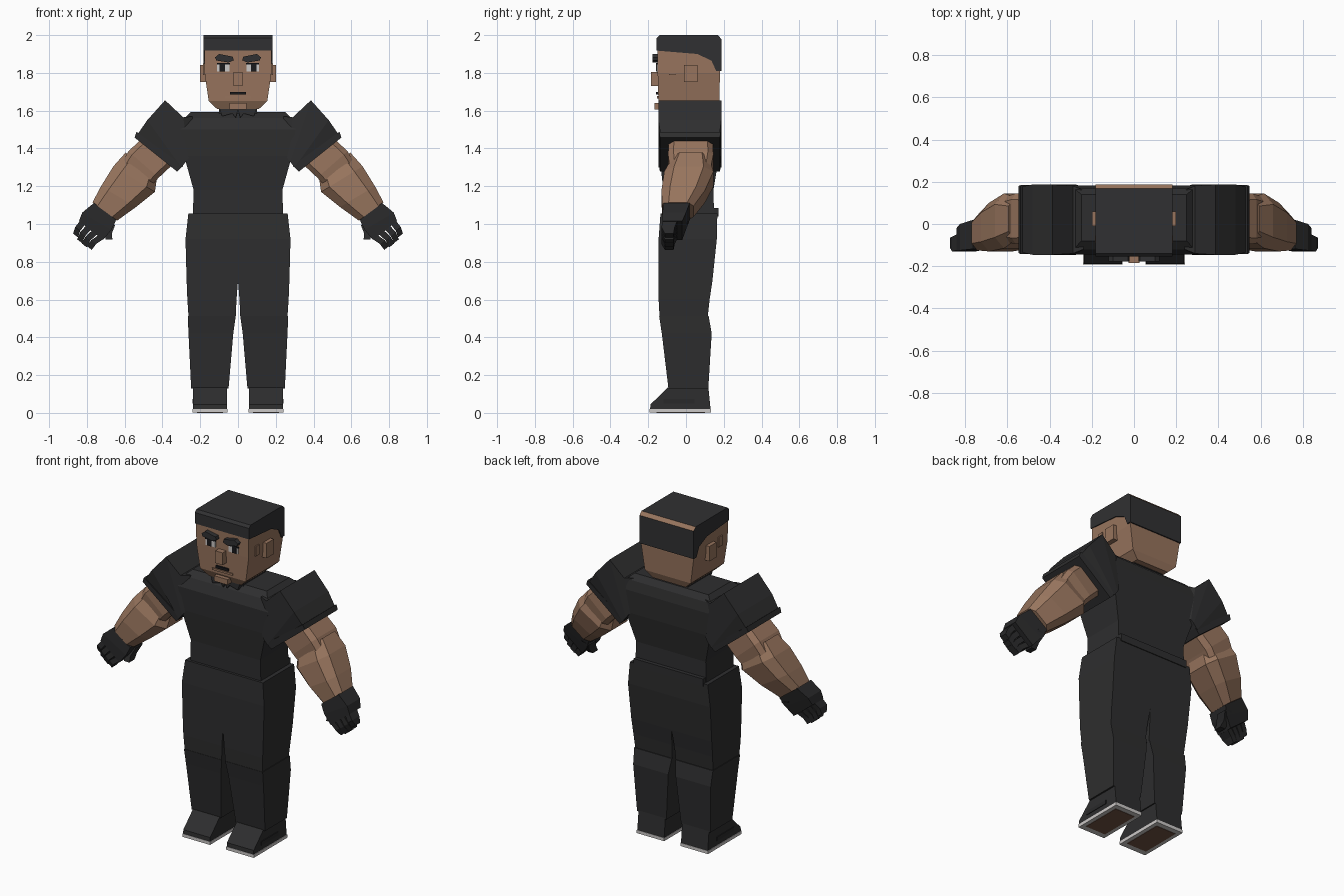
import bpy, bmesh
from mathutils import Vector


def material(name, r, g, b):
    m = bpy.data.materials.new(name)
    m.diffuse_color = (r, g, b, 1)
    return m


CLOTH = material("black cloth", 0.027, 0.027, 0.028)
GLOVE = material("black glove", 0.022, 0.022, 0.023)
HAIR = material("dark hair", 0.03, 0.03, 0.032)
SKIN = material("brown skin", 0.31, 0.175, 0.11)
INK = material("near black", 0.01, 0.01, 0.012)
WHITE = material("off white", 0.6, 0.58, 0.57)
SOLE = material("brown sole", 0.16, 0.085, 0.055)


def loft(name, rings, mat):
    """Join equal sized rings of points into a closed solid."""
    bm = bmesh.new()
    vs = [[bm.verts.new(p) for p in ring] for ring in rings]
    n = len(vs[0])
    for a, b in zip(vs, vs[1:]):
        for i in range(n):
            j = (i + 1) % n
            bm.faces.new((a[i], a[j], b[j], b[i]))
    bm.faces.new(vs[0])
    bm.faces.new(vs[-1])
    bmesh.ops.recalc_face_normals(bm, faces=bm.faces)
    me = bpy.data.meshes.new(name)
    bm.to_mesh(me)
    bm.free()
    me.materials.append(mat)
    ob = bpy.data.objects.new(name, me)
    bpy.context.collection.objects.link(ob)
    return ob


def rect(x0, x1, y0, y1, z):
    return [(x0, y0, z), (x1, y0, z), (x1, y1, z), (x0, y1, z)]


def box(name, x0, x1, y0, y1, z0, z1, mat):
    return loft(name, [rect(x0, x1, y0, y1, z0), rect(x0, x1, y0, y1, z1)], mat)


def extrude_x(name, profile, x0, x1, mat):
    """Side profile in (y, z) pushed across x."""
    return loft(name, [[(x, y, z) for y, z in profile] for x in (x0, x1)], mat)


def extrude_y(name, profile, y0, y1, mat):
    """Front profile in (x, z) pushed through y."""
    return loft(name, [[(x, y, z) for x, z in profile] for y in (y0, y1)], mat)


def limb(s, outer, inner, y0, y1, c=0.0):
    """Slanted limb section between two (x, z) points; c trims the corners."""
    def p(t, y):
        return (s * (outer[0] + (inner[0] - outer[0]) * t), y,
                outer[1] + (inner[1] - outer[1]) * t)
    if not c:
        return [p(0, y0), p(1, y0), p(1, y1), p(0, y1)]
    d = c * (y1 - y0)
    return [p(c, y0), p(1 - c, y0), p(1, y0 + d), p(1, y1 - d),
            p(1 - c, y1), p(c, y1), p(0, y1 - d), p(0, y0 + d)]


# torso, neck and collar
loft("torso", [rect(-w, w, a, b, z) for w, a, b, z in (
    (0.24, -0.12, 0.15, 1.0), (0.235, -0.12, 0.145, 1.18), (0.285, -0.14, 0.175, 1.36),
    (0.305, -0.145, 0.182, 1.50), (0.285, -0.12, 0.17, 1.56), (0.25, -0.08, 0.14, 1.592))], CLOTH)
box("neck", -0.085, 0.085, -0.07, 0.11, 1.57, 1.64, SKIN)
box("collar", -0.1, 0.1, -0.09, 0.125, 1.575, 1.612, CLOTH)

# head with narrowed jaw
loft("head", [rect(-w, w, a, b, z) for w, a, b, z in (
    (0.11, -0.125, 0.16, 1.608), (0.155, -0.146, 0.176, 1.65),
    (0.177, -0.15, 0.18, 1.80), (0.178, -0.15, 0.18, 1.97))], SKIN)
hair = extrude_x("hair", [(-0.155, 1.918), (-0.155, 1.985), (-0.14, 2.0), (0.168, 2.0),
                          (0.187, 1.98), (0.187, 1.81), (0.16, 1.81), (0.135, 1.865),
                          (0.06, 1.9)], -0.183, 0.183, HAIR)
# scalp strip along the rear top edge
hair.data.materials.append(SKIN)
for f in hair.data.polygons:
    if f.normal.y > 0.3 and f.normal.z > 0.3:
        f.material_index = 1

# face
box("nose", -0.025, 0.025, -0.185, -0.145, 1.73, 1.805, SKIN)
box("mouth", -0.042, 0.042, -0.158, -0.145, 1.685, 1.7, INK)
box("chin", -0.045, 0.045, -0.166, -0.12, 1.607, 1.64, SKIN)
box("lower_lip", -0.07, 0.07, -0.153, -0.145, 1.665, 1.677, SKIN)
for s, side in ((-1, "left"), (1, "right")):
    box(side + "_eye", s * 0.045, s * 0.11, -0.156, -0.149, 1.808, 1.846, WHITE)
    box(side + "_iris", s * 0.07, s * 0.098, -0.158, -0.149, 1.808, 1.846, INK)
    box(side + "_lid", s * 0.043, s * 0.112, -0.158, -0.149, 1.844, 1.852, INK)
    extrude_y(side + "_brow", [(s * x, z) for x, z in (
        (0.022, 1.867), (0.028, 1.886), (0.1, 1.9), (0.122, 1.882), (0.115, 1.866), (0.05, 1.855))],
        -0.178, -0.148, HAIR)
    box(side + "_ear", s * 0.17, s * 0.2, -0.01, 0.06, 1.752, 1.843, SKIN)
    box(side + "_cheek_plate", s * 0.17, s * 0.184, -0.09, -0.055, 1.79, 1.85, SKIN)
    extrude_y(side + "_collar_point", [(s * x, z) for x, z in (
        (0.0, 1.605), (0.1, 1.615), (0.085, 1.57), (0.03, 1.585), (0.012, 1.562))],
        -0.125, -0.08, CLOTH)

for s, side in ((-1, "left"), (1, "right")):
    # short sleeve with a thicker cuff
    loft(side + "_sleeve", [
        limb(s, (0.24, 1.57), (0.24, 1.36), -0.12, 0.16),
        limb(s, (0.29, 1.565), (0.26, 1.35), -0.14, 0.182),
        limb(s, (0.386, 1.655), (0.275, 1.33), -0.146, 0.187),
        limb(s, (0.48, 1.55), (0.3, 1.3), -0.146, 0.187),
        limb(s, (0.53, 1.478), (0.31, 1.3), -0.135, 0.178)], CLOTH)
    loft(side + "_cuff", [
        limb(s, (0.537, 1.488), (0.29, 1.308), -0.142, 0.184),
        limb(s, (0.548, 1.458), (0.322, 1.277), -0.138, 0.18)], CLOTH)
    # bare arm
    loft(side + "_upper_arm", [
        limb(s, (0.49, 1.47), (0.34, 1.32), -0.09, 0.14, 0.12),
        limb(s, (0.58, 1.385), (0.42, 1.245), -0.095, 0.145, 0.12),
        limb(s, (0.625, 1.31), (0.47, 1.19), -0.085, 0.13, 0.12)], SKIN)
    loft(side + "_forearm", [
        limb(s, (0.595, 1.378), (0.43, 1.24), -0.075, 0.125, 0.2),
        limb(s, (0.66, 1.305), (0.44, 1.17), -0.115, 0.145, 0.2),
        limb(s, (0.725, 1.2), (0.54, 1.09), -0.13, 0.1, 0.2),
        limb(s, (0.77, 1.115), (0.64, 1.018), -0.125, 0.04, 0.2)], SKIN)
    # gloved palm, fingers and thumb
    loft(side + "_palm", [
        limb(s, (0.762, 1.112), (0.645, 1.022), -0.118, 0.02),
        limb(s, (0.825, 1.06), (0.67, 0.97), -0.125, 0.0),
        limb(s, (0.842, 1.015), (0.715, 0.915), -0.125, -0.02)], GLOVE)
    for i in range(4):
        t = (i + 0.5) / 4
        base = Vector((0.842, 1.015)).lerp(Vector((0.715, 0.915)), t)
        tip = Vector((0.872, 0.95)).lerp(Vector((0.775, 0.862)), t)
        tip += Vector((0.003, -0.008)) * (1 if i in (1, 2) else 0)
        mid = base.lerp(tip, 0.5) + Vector((0.006, 0.003))
        half = Vector((0.013, 0.010))
        base -= (mid - base) * 0.3
        loft("%s_finger_%d" % (side, i + 1), [
            limb(s, base + half, base - half, -0.122, -0.045),
            limb(s, mid + half, mid - half, -0.13, -0.06),
            limb(s, tip + half, tip - half, -0.112, -0.066)], GLOVE)
    loft(side + "_thumb", [
        limb(s, (0.7, 1.01), (0.65, 0.995), -0.06, 0.01),
        limb(s, (0.71, 0.96), (0.668, 0.95), -0.085, -0.02),
        limb(s, (0.7, 0.918), (0.665, 0.918), -0.1, -0.05)], GLOVE)

    # trousers, upper part and lower leg
    loft(side + "_trouser_top", [rect(s * a, s * b, c, d, z) for a, b, c, d, z in (
        (0.012, 0.262, -0.14, 0.115, 0.51), (0.008, 0.268, -0.145, 0.125, 0.6),
        (0.0, 0.272, -0.145, 0.14, 0.7), (0.0, 0.278, -0.145, 0.163, 0.92),
        (0.0, 0.263, -0.135, 0.166, 1.055))], CLOTH)
    loft(side + "_trouser_leg", [rect(s * a, s * b, c, d, z) for a, b, c, d, z in (
        (0.05, 0.248, -0.093, 0.118, 0.13), (0.025, 0.262, -0.128, 0.136, 0.42),
        (0.012, 0.266, -0.142, 0.12, 0.513))], CLOTH)
    # shoe
    extrude_x(side + "_shoe", [(-0.19, 0.02), (-0.188, 0.045), (-0.095, 0.135),
                               (0.118, 0.14), (0.13, 0.02)], s * 0.057, s * 0.238, CLOTH)
    box(side + "_shoe_stripe", s * 0.23, s * 0.242, -0.12, 0.045, 0.05, 0.073, GLOVE)
    box(side + "_sole", s * 0.055, s * 0.241, -0.192, 0.132, 0.002, 0.021, WHITE)
    box(side + "_sole_tread", s * 0.08, s * 0.216, -0.155, 0.1, 0.0, 0.004, SOLE)

# raised band across the back of the waist
box("rear_waist_band", -0.235, 0.235, 0.06, 0.171, 1.04, 1.085, CLOTH)
